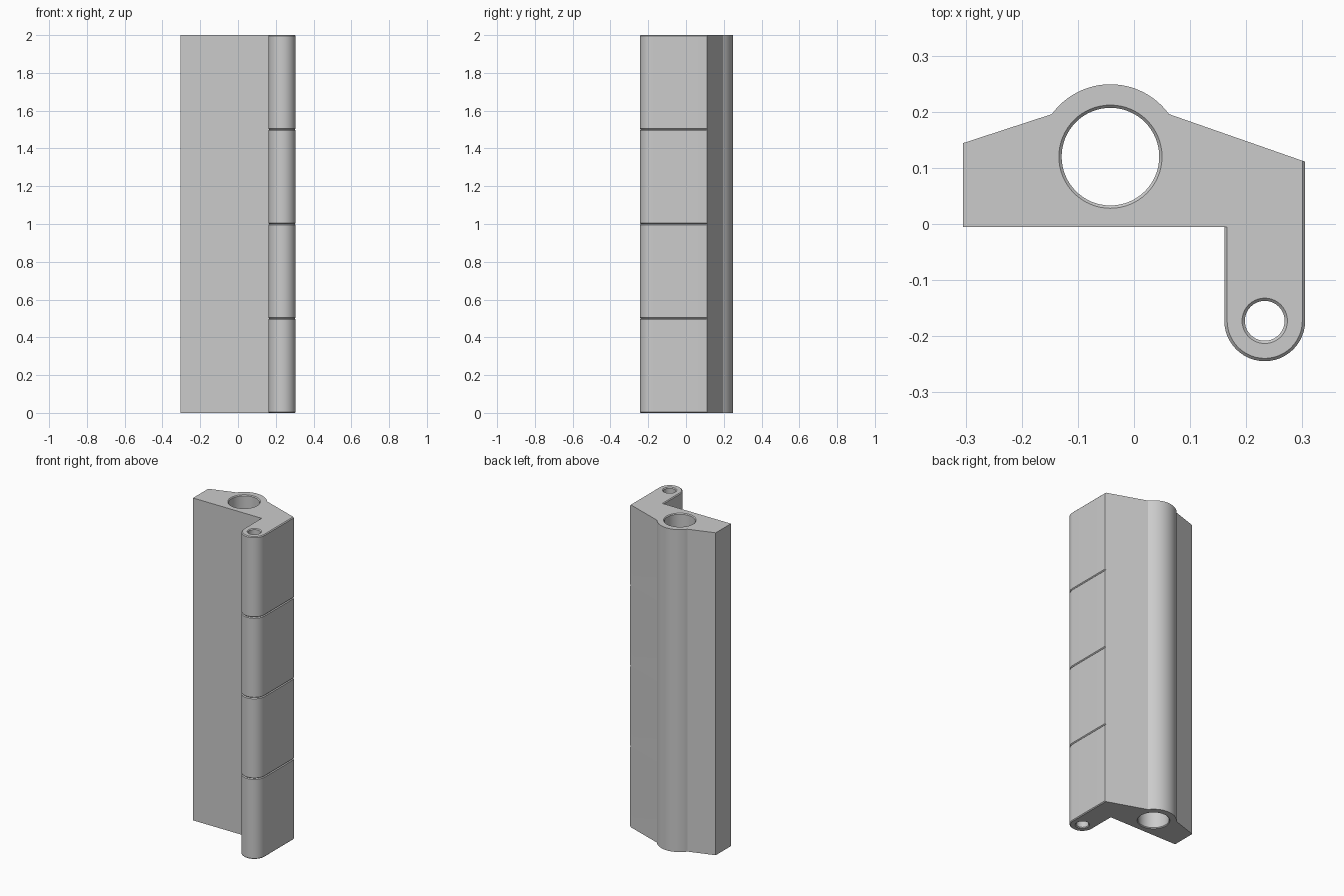
import bpy, bmesh, math

if "Cube" in bpy.data.objects:
    bpy.data.objects.remove(bpy.data.objects["Cube"])

C = 0.005              # chamfer size
HEIGHT, SEGMENTS = 2.0, 4
BORE = (-0.042, 0.12)  # large bore centre
PIN = (0.233, -0.1725) # small pin hole centre


def arc(centre, r, a0, a1, n):
    return [(centre[0] + r * math.cos(math.radians(a0 + (a1 - a0) * i / n)),
             centre[1] + r * math.sin(math.radians(a0 + (a1 - a0) * i / n)))
            for i in range(n + 1)]


def outline(c):
    """Counter-clockwise section; c insets only the arm."""
    return ([(-0.305, 0.144), (-0.305, -0.005), (0.161 + c, -0.005)]
            + arc(PIN, 0.072 - c, 180, 360, 24)
            + [(0.305 - c, 0.111 + 0.355 * c)]
            + arc(BORE, 0.129, 36, 144, 24))


def loft(bm, sections):
    """Join (points, z) sections by quads; return the bottom and top edges."""
    rings = [[bm.verts.new((x, y, z)) for x, y in pts] for pts, z in sections]
    n = len(rings[0])
    for a, b in zip(rings, rings[1:]):
        for i in range(n):
            j = (i + 1) % n
            bm.faces.new((a[i], a[j], b[j], b[i]))
    return [[bm.edges.get((r[i], r[(i + 1) % n])) for i in range(n)]
            for r in (rings[0], rings[-1])]


bm = bmesh.new()

# Outer skin, with a groove around the arm between segments
step = HEIGHT / SEGMENTS
sections = [(outline(C), 0)]
for i in range(SEGMENTS):
    z0, z1 = i * step, (i + 1) * step
    sections += [(outline(0), z0 + C), (outline(0), z1 - C), (outline(C), z1)]
bottom, top = loft(bm, sections)

# Through holes, chamfered at both ends
for centre, r, n in ((BORE, 0.087, 64), (PIN, 0.0355, 40)):
    ends = [(r + C, 0), (r, C), (r, HEIGHT - C), (r + C, HEIGHT)]
    lo, hi = loft(bm, [(arc(centre, k, 0, 360, n)[:-1], z) for k, z in ends])
    bottom += lo
    top += hi

# End faces
for edges in (bottom, top):
    bmesh.ops.triangle_fill(bm, edges=edges, use_beauty=True)
bmesh.ops.recalc_face_normals(bm, faces=bm.faces)

mesh = bpy.data.meshes.new("hinge_profile")
bm.to_mesh(mesh)
bm.free()
hinge = bpy.data.objects.new("hinge_profile", mesh)
bpy.context.collection.objects.link(hinge)

grey = bpy.data.materials.new("light_grey")
grey.diffuse_color = (0.6, 0.6, 0.6, 1)
grey.use_nodes = True
grey.node_tree.nodes["Principled BSDF"].inputs["Base Color"].default_value = grey.diffuse_color
mesh.materials.append(grey)

bpy.context.view_layer.objects.active = hinge
hinge.select_set(True)
bpy.ops.object.shade_smooth_by_angle(angle=math.radians(20))
